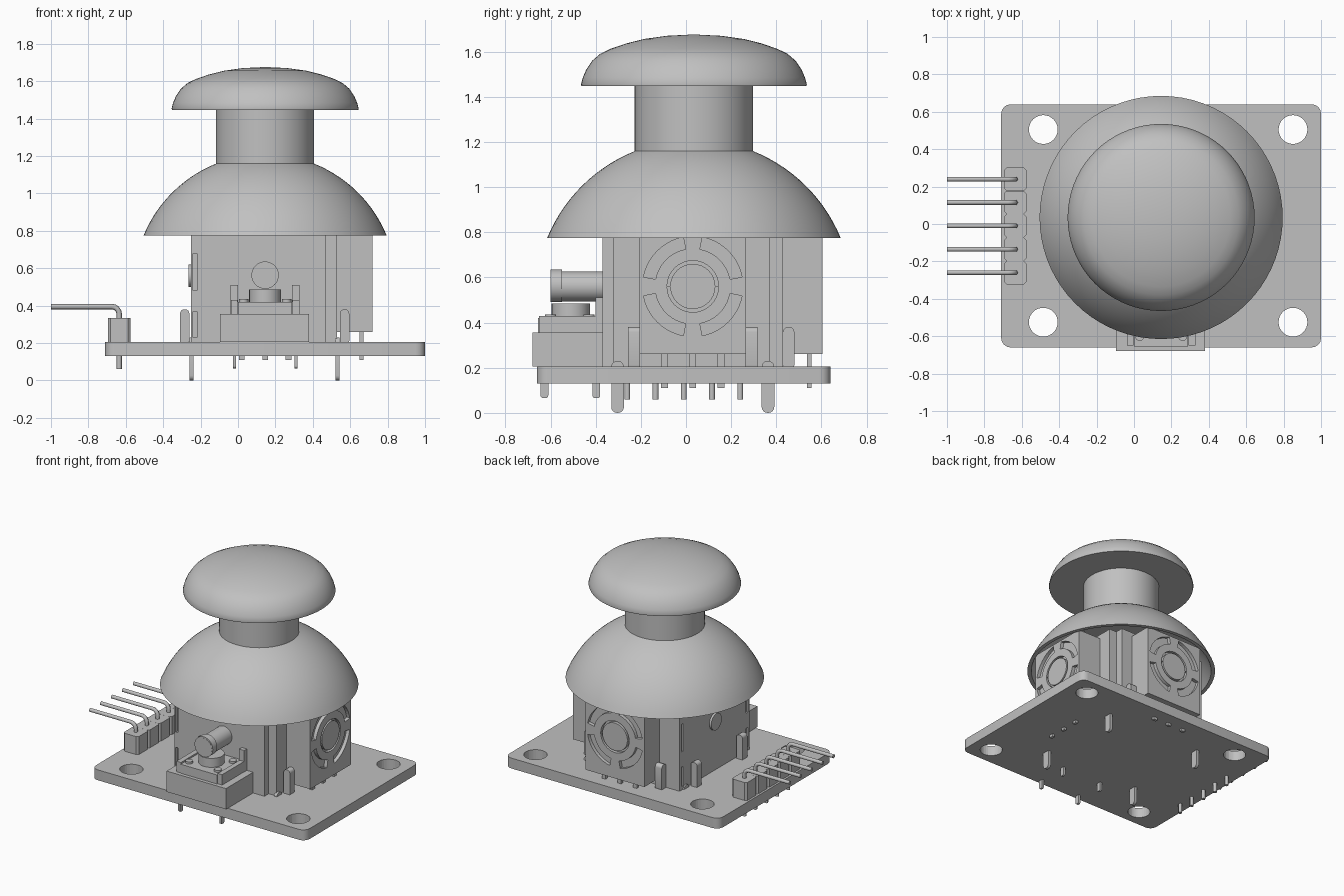
import bpy, bmesh, math
from mathutils import Matrix, Vector

if "Cube" in bpy.data.objects:
    bpy.data.objects.remove(bpy.data.objects["Cube"])

grey = bpy.data.materials.new("light_grey")
grey.use_nodes = True
grey.diffuse_color = (0.53, 0.53, 0.53, 1)
grey.node_tree.nodes["Principled BSDF"].inputs["Base Color"].default_value = (0.53, 0.53, 0.53, 1)

CX, CY = 0.145, 0.03          # stick axis
BOARD_TOP = 0.205


def finish(name, bm, smooth=True):
    bmesh.ops.recalc_face_normals(bm, faces=bm.faces)
    mesh = bpy.data.meshes.new(name)
    bm.to_mesh(mesh)
    bm.free()
    mesh.materials.append(grey)
    ob = bpy.data.objects.new(name, mesh)
    bpy.context.collection.objects.link(ob)
    if smooth:
        bpy.ops.object.select_all(action="DESELECT")
        ob.select_set(True)
        bpy.context.view_layer.objects.active = ob
        bpy.ops.object.shade_smooth_by_angle(angle=math.radians(35))
    return ob


def add_box(bm, x, y, z):
    """Box from (min, max) pairs."""
    size = [b - a for a, b in (x, y, z)]
    mid = [(a + b) / 2 for a, b in (x, y, z)]
    m = Matrix.Translation(mid) @ Matrix.Diagonal((*size, 1))
    return bmesh.ops.create_cube(bm, size=1, matrix=m)["verts"]


def add_cyl(bm, centre, r, depth, axis="Z", seg=32):
    turn = {"Z": Matrix(), "X": Matrix.Rotation(math.pi / 2, 4, "Y"),
            "Y": Matrix.Rotation(math.pi / 2, 4, "X")}[axis]
    bmesh.ops.create_cone(bm, cap_ends=True, segments=seg, radius1=r, radius2=r,
                          depth=depth, matrix=Matrix.Translation(centre) @ turn)


def box(name, x, y, z, bevel=0.0, axis=None, seg=4):
    """Box, optionally rounded along the edges parallel to one axis."""
    bm = bmesh.new()
    add_box(bm, x, y, z)
    if bevel:
        edges = [e for e in bm.edges if axis is None or
                 abs((e.verts[0].co - e.verts[1].co)["XYZ".index(axis)]) > 1e-4]
        bmesh.ops.bevel(bm, geom=edges, offset=bevel, segments=seg, affect="EDGES", profile=0.5)
    return finish(name, bm)


def cyl(name, *args, **kw):
    bm = bmesh.new()
    add_cyl(bm, *args, **kw)
    return finish(name, bm)


def lathe(name, profile, seg=72):
    bm = bmesh.new()
    verts = [bm.verts.new((r, 0, z)) for r, z in profile]
    edges = [bm.edges.new(p) for p in zip(verts, verts[1:])]
    bmesh.ops.spin(bm, geom=verts + edges, axis=(0, 0, 1), cent=(0, 0, 0),
                   angle=math.tau, steps=seg)
    bmesh.ops.remove_doubles(bm, verts=bm.verts, dist=1e-4)
    bmesh.ops.translate(bm, verts=bm.verts, vec=(CX, CY + 0.005, 0))
    return finish(name, bm)


def cut(ob, bm):
    """Subtract the solids in bm from ob."""
    tool = finish("cutter", bm, smooth=False)
    tool.hide_render = True
    mod = ob.modifiers.new("cut", "BOOLEAN")
    mod.operation, mod.solver, mod.object = "DIFFERENCE", "EXACT", tool
    bpy.ops.object.select_all(action="DESELECT")
    ob.select_set(True)
    bpy.context.view_layer.objects.active = ob
    while ob.modifiers:
        bpy.ops.object.modifier_apply(modifier=ob.modifiers[0].name)
    bpy.data.objects.remove(tool)
    bpy.ops.object.shade_smooth_by_angle(angle=math.radians(35))


# Circuit board with four mounting holes
board = box("board", (-0.71, 1), (-0.66, 0.64), (0.13, BOARD_TOP), 0.05, "Z")
bm = bmesh.new()
for x in (-0.485, 0.85):
    for y in (-0.525, 0.505):
        add_cyl(bm, (x, y, 0.17), 0.077, 0.3)
cut(board, bm)

# Thumb cap: hollow dome skirt, neck and mushroom top
ZC, R = 0.507, 0.703


def arc(radius, low, high, n=14):
    a0, a1 = math.asin((low - ZC) / radius), math.asin((high - ZC) / radius)
    return [(radius * math.cos(a0 + (a1 - a0) * i / n),
             ZC + radius * math.sin(a0 + (a1 - a0) * i / n)) for i in range(n + 1)]


outer, inner = arc(R, 0.775, 1.16), arc(R - 0.025, 0.775, 1.14)
lathe("dome_skirt", outer + inner[::-1] + [outer[0]])
lathe("neck", [(0, 1.12), (0.262, 1.12), (0.262, 1.46), (0, 1.46)])
lathe("cap_top", [(0, 1.447), (0.498, 1.447), (0.5, 1.455), (0.492, 1.485), (0.477, 1.52),
                  (0.45, 1.56), (0.415, 1.59), (0.37, 1.612), (0.3, 1.636), (0.22, 1.656),
                  (0.12, 1.67), (0, 1.676)])

# Gimbal housing with plate slots and recessed corners
body = box("housing", (-0.25, 0.53), (-0.37, 0.43), (BOARD_TOP, 0.82))
bm = bmesh.new()
for sx in (-1, 1):
    for z in ((0.23, 0.37), (0.48, 0.68)):
        x = CX - 0.005 + sx * 0.37
        add_box(bm, (x - 0.01, x + 0.01), (-0.4, -0.34), z)
        y = CY + sx * 0.37
        add_box(bm, (-0.3, -0.22), (y - 0.01, y + 0.01), z)
add_box(bm, (0.47, 0.6), (-0.45, -0.32), (0.1, 0.9))
add_box(bm, (0.47, 0.6), (0.37, 0.5), (0.1, 0.9))
cut(body, bm)
cyl("side_pivot", (-0.25, CY, 0.56), 0.06, 0.03, axis="X")


def sensor(name, turn):
    """Sensor block facing local +x with arc slots round a central ring."""
    bm = bmesh.new()
    verts = add_box(bm, (0.36, 0.575), (-0.235, 0.235), (0.26, 0.79))
    top = [v for v in verts if v.co.z > 0.7 and v.co.x > 0.5]
    bmesh.ops.translate(bm, verts=bm.verts, vec=(0, 0, 0))
    ob = finish(name, bm)
    bm = bmesh.new()

    def slot(r0, r1, a0, a1, n=10):
        ring = [(r, a0 + (a1 - a0) * i / n) for r, order in ((r0, range(n + 1)),
                (r1, range(n, -1, -1))) for i in order]
        face = bm.faces.new([bm.verts.new((0.55, r * math.cos(a), 0.56 + r * math.sin(a)))
                             for r, a in ring])
        out = bmesh.ops.extrude_face_region(bm, geom=[face])["geom"]
        bmesh.ops.translate(bm, vec=(0.06, 0, 0),
                            verts=[v for v in out if isinstance(v, bmesh.types.BMVert)])

    for q in range(4):
        a = q * math.pi / 2
        slot(0.168, 0.222, a + 0.19, a + math.pi / 2 - 0.19)
    for half in range(2):
        slot(0.1, 0.114, half * math.pi, (half + 0.995) * math.pi, 16)
    cut(ob, bm)
    ob.data.transform(Matrix.Translation((CX, CY, 0)) @ turn)
    # Three solder pins
    bm = bmesh.new()
    for y in (-0.125, 0, 0.125):
        add_box(bm, (0.505, 0.525), (y - 0.015, y + 0.015), (0.11, 0.3))
    bm.transform(Matrix.Translation((CX, CY, 0)) @ turn)
    finish(name + "_pins", bm)


sensor("side_sensor", Matrix())
sensor("back_sensor", Matrix.Rotation(math.pi / 2, 4, "Z"))

# Rounded clip posts round the housing
for y in (-0.23, 0.29):
    for x in (-0.285, 0.57):
        box("side_clip", (x - 0.025, x + 0.025), (y - 0.027, y + 0.027), (0.19, 0.38), 0.022, "Y")
for x in (-0.115, 0.405):
    box("back_clip", (x - 0.027, x + 0.027), (0.43, 0.48), (0.19, 0.38), 0.022, "X")

# Four flat housing legs below the board
for x in (-0.248, 0.532):
    for y in (-0.303, 0.363):
        box("housing_leg", (x - 0.011, x + 0.011), (y - 0.028, y + 0.028), (0, 0.23), 0.026, "X")

# Push switch: base, plate, clips, plunger, solder pins
box("switch_base", (-0.095, 0.38), (-0.68, -0.36), (BOARD_TOP, 0.355))
box("switch_plate", (0, 0.29), (-0.655, -0.36), (0.355, 0.42))
cyl("switch_plunger", (CX, -0.51, 0.45), 0.085, 0.07)
for s in (-1, 1):
    x = CX + s * 0.165
    box("switch_clip", (x - 0.02, x + 0.02), (-0.4, -0.36), (0.35, 0.51))
    box("switch_rail", (x - 0.018, x + 0.018), (-0.65, -0.36), (0.355, 0.43))
    for y in (-0.6, -0.43):
        cyl("switch_rivet", (CX + s * 0.115, y, 0.42), 0.025, 0.03, seg=16)
    for y in (-0.627, -0.397):
        box("switch_pin", (x - 0.008, x + 0.008), (y - 0.017, y + 0.017), (0.065, 0.22), 0.012, "X")

# Press lever with a raised tip
cyl("press_lever", (CX, -0.46, 0.56), 0.066, 0.28, axis="Y")
cyl("press_lever_tip", (CX, -0.574, 0.563), 0.073, 0.05, axis="Y")

# Pin header: block segments and bent pins
for i in range(5):
    y = -0.26 + i * 0.125
    box("header_block", (-0.695, -0.575), (y - 0.0622, y + 0.0622), (BOARD_TOP, 0.335), 0.014, "Z", 1)
    curve = bpy.data.curves.new("header_pin", "CURVE")
    curve.dimensions = "3D"
    curve.bevel_depth, curve.bevel_resolution, curve.use_fill_caps = 0.0145, 1, True
    path = [(-0.635, 0.06)] + [(-0.675 + 0.04 * math.cos(t * math.pi / 8),
                               0.355 + 0.04 * math.sin(t * math.pi / 8)) for t in range(5)] + [(-1, 0.395)]
    line = curve.splines.new("POLY")
    line.points.add(len(path) - 1)
    for p, (x, z) in zip(line.points, path):
        p.co = (x, y, z, 1)
    curve.materials.append(grey)
    bpy.context.collection.objects.link(bpy.data.objects.new("header_pin", curve))
